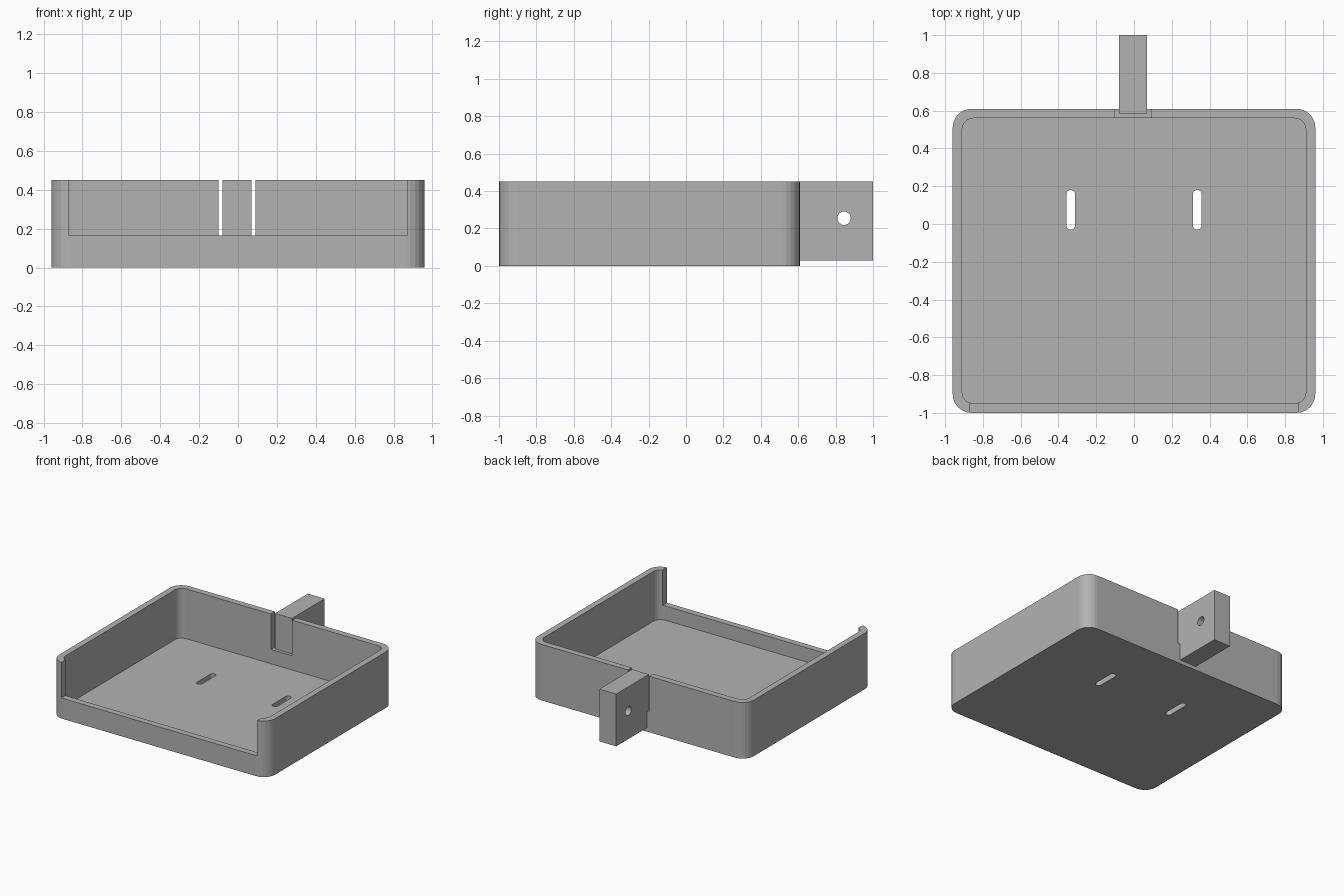
import bpy, bmesh, math
from mathutils import Vector

default = bpy.data.objects.get("Cube")
if default:
    bpy.data.objects.remove(default, do_unlink=True)

WALL, FLOOR, TOP, SILL = 0.05, 0.05, 0.45, 0.165
X, FRONT, BACK = 0.96, -1.0, 0.61

grey = bpy.data.materials.new("plain grey")
grey.use_nodes = True
colour = (0.45, 0.45, 0.45, 1)
grey.diffuse_color = colour
grey.node_tree.nodes["Principled BSDF"].inputs["Base Color"].default_value = colour


def rounded(x0, x1, y0, y1, r, steps):
    """Outline of a rectangle with rounded corners."""
    if r == 0:
        return [(x0, y0), (x1, y0), (x1, y1), (x0, y1)]
    centres = [(x1 - r, y1 - r), (x0 + r, y1 - r), (x0 + r, y0 + r), (x1 - r, y0 + r)]
    points = []
    for i, (cx, cy) in enumerate(centres):
        for k in range(steps + 1):
            a = (i + k / steps) * math.pi / 2
            points.append((cx + r * math.cos(a), cy + r * math.sin(a)))
    return points


def prism(name, outline, low, high, axis="z"):
    """Extrude an outline along z, or along x when the outline is in y and z."""
    bm = bmesh.new()
    place = (lambda p: (p[0], p[1], low)) if axis == "z" else (lambda p: (low, p[0], p[1]))
    move = Vector((0, 0, high - low)) if axis == "z" else Vector((high - low, 0, 0))
    base = bm.faces.new([bm.verts.new(place(p)) for p in outline])
    grown = bmesh.ops.extrude_face_region(bm, geom=[base])["geom"]
    bmesh.ops.translate(bm, vec=move, verts=[v for v in grown if isinstance(v, bmesh.types.BMVert)])
    bmesh.ops.remove_doubles(bm, verts=bm.verts, dist=1e-5)
    bmesh.ops.recalc_face_normals(bm, faces=bm.faces)
    mesh = bpy.data.meshes.new(name)
    bm.to_mesh(mesh)
    bm.free()
    mesh.materials.append(grey)
    obj = bpy.data.objects.new(name, mesh)
    bpy.context.collection.objects.link(obj)
    return obj


def cut(target, cutter):
    """Subtract a cutter, then throw it away."""
    cutter.hide_render = True
    mod = target.modifiers.new("cut", 'BOOLEAN')
    mod.operation, mod.solver, mod.object = 'DIFFERENCE', 'EXACT', cutter
    bpy.context.view_layer.objects.active = target
    bpy.ops.object.modifier_apply(modifier=mod.name)
    bpy.data.objects.remove(cutter, do_unlink=True)


# Open tray with rounded corners
tray = prism("tray", rounded(-X, X, FRONT, BACK, 0.1, 6), 0, TOP)
cut(tray, prism("cavity_cutter", rounded(
    WALL - X, X - WALL, FRONT + WALL, BACK - WALL, 0.06, 6), FLOOR, TOP + 0.1))

# Wide front opening and narrow back notch
cut(tray, prism("front_cutter", rounded(-0.87, 0.87, FRONT - 0.1, FRONT + 0.1, 0, 0), SILL, TOP + 0.1))
cut(tray, prism("notch_cutter", rounded(-0.1, 0.09, BACK - 0.1, BACK + 0.1, 0, 0), SILL, TOP + 0.1))

# Pair of floor slots
for x in (-0.335, 0.335):
    cut(tray, prism("slot_cutter", rounded(
        x - 0.023, x + 0.023, -0.03, 0.18, 0.0225, 5), -0.1, FLOOR + 0.1))

# Mounting block standing in the notch, with a cross hole
block = prism("mounting_block", rounded(-0.08, 0.07, 0.585, 1.0, 0, 0), 0.03, TOP)
hole = [(0.845 + 0.036 * math.cos(a * math.pi / 12), 0.255 + 0.036 * math.sin(a * math.pi / 12))
        for a in range(24)]
cut(block, prism("hole_cutter", hole, -0.2, 0.2, "x"))
